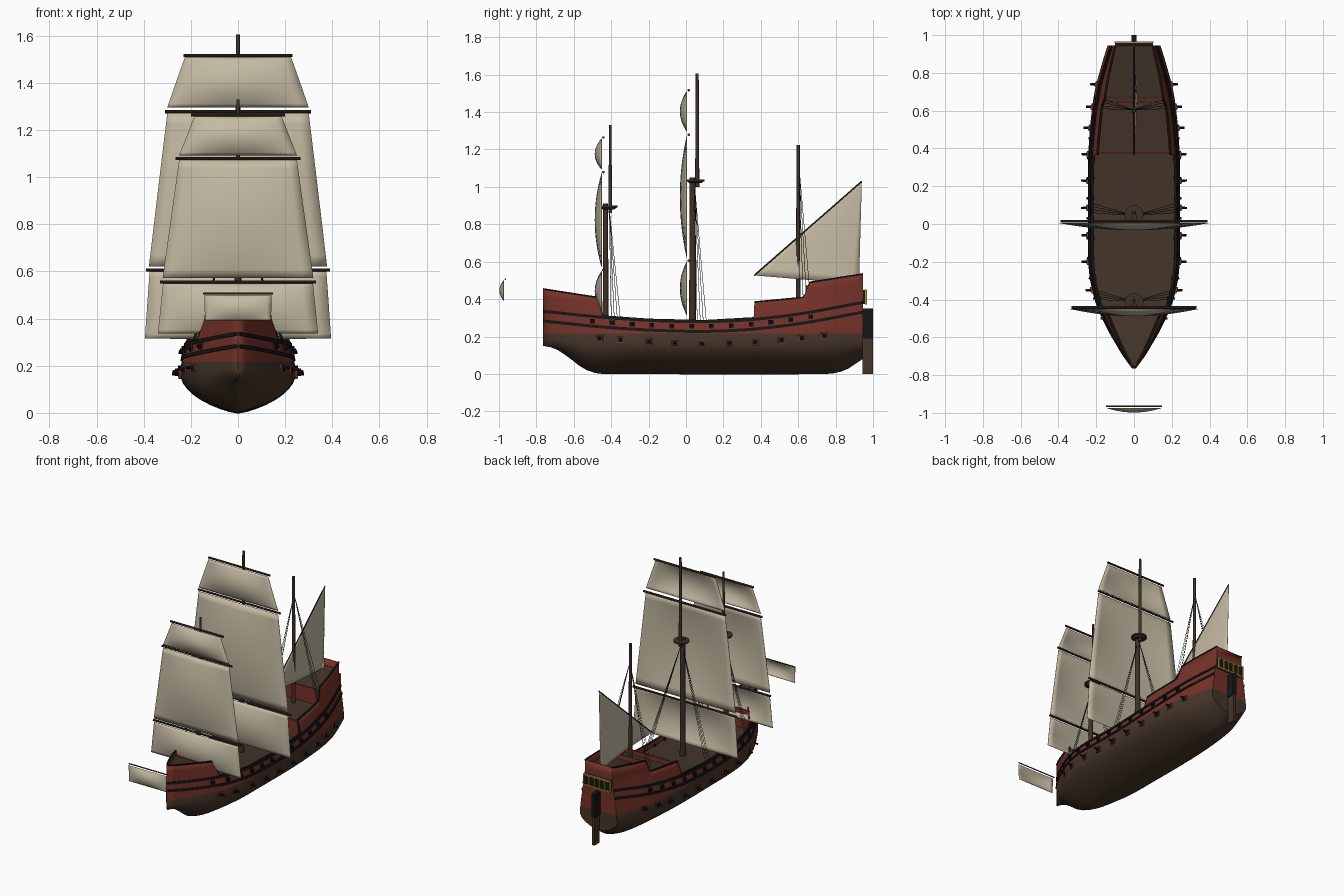
import bpy, bmesh, math
from mathutils import Vector

if "Cube" in bpy.data.objects:
    bpy.data.objects.remove(bpy.data.objects["Cube"])


def material(name, *rgb):
    m = bpy.data.materials.new(name)
    m.use_nodes = True
    m.diffuse_color = (*rgb, 1)
    m.node_tree.nodes["Principled BSDF"].inputs["Base Color"].default_value = (*rgb, 1)
    return m


BROWN = material("hull brown", .06, .036, .022)
RED = material("hull red", .18, .032, .022)
BLACK = material("black trim", .008, .008, .009)
SAIL = material("sail canvas", .56, .5, .37)
YELLOW = material("gallery yellow", .45, .3, .04)
WOOD = material("mast wood", .05, .03, .02)
DECK = material("deck brown", .055, .034, .022)
ROPE = material("rope", .02, .018, .015)


def finish(bm, name, mats, smooth=True):
    bmesh.ops.recalc_face_normals(bm, faces=bm.faces)
    me = bpy.data.meshes.new(name)
    bm.to_mesh(me)
    bm.free()
    ob = bpy.data.objects.new(name, me)
    bpy.context.collection.objects.link(ob)
    for m in mats:
        me.materials.append(m)
    if smooth:
        bpy.ops.object.select_all(action='DESELECT')
        ob.select_set(True)
        bpy.context.view_layer.objects.active = ob
        bpy.ops.object.shade_smooth_by_angle(angle=math.radians(35))
    return ob


def loft(bm, rows, closed=False):
    """Skin a list of equal-length point rows."""
    grid = [[bm.verts.new(p) for p in r] for r in rows]
    n = len(grid[0])
    for a, b in zip(grid, grid[1:]):
        for i in range(n if closed else n - 1):
            j = (i + 1) % n
            bm.faces.new((a[i], a[j], b[j], b[i]))
    if closed:
        bm.faces.new(grid[0])
        bm.faces.new(grid[-1])
    return grid


def rod(bm, a, b, r0, r1=None, sides=10):
    a, b = Vector(a), Vector(b)
    q = (b - a).to_track_quat('Z', 'Y')
    ring = [Vector((math.cos(t), math.sin(t), 0)) for t in
            (2 * math.pi * i / sides for i in range(sides))]
    loft(bm, [[a + q @ (v * r0) for v in ring],
              [b + q @ (v * (r1 or r0)) for v in ring]], True)


def box(bm, centre, size, yaw=0):
    vs = bmesh.ops.create_cube(bm, size=1)["verts"]
    bmesh.ops.scale(bm, vec=size, verts=vs)
    c, s = math.cos(yaw), math.sin(yaw)
    for v in vs:
        x, y, z = v.co
        v.co = Vector((x * c - y * s, x * s + y * c, z)) + Vector(centre)


def interp(table, y, smooth=True):
    """Curve through a table of (y, value) points."""
    y = min(max(y, table[0][0]), table[-1][0])
    i = next(k for k in range(len(table) - 1) if y <= table[k + 1][0])
    (y0, a), (y1, b) = table[i], table[i + 1]
    t = (y - y0) / (y1 - y0)
    if not smooth:
        return a + (b - a) * t

    def slope(k):
        p, q = table[max(k - 1, 0)], table[min(k + 1, len(table) - 1)]
        return (q[1] - p[1]) / (q[0] - p[0]) * (y1 - y0)
    m0, m1 = slope(i), slope(i + 1)
    return (a + m0 * t + (3 * (b - a) - 2 * m0 - m1) * t * t
            + (2 * (a - b) + m0 + m1) * t ** 3)


BOW, STERN, PAINT = -.765, .945, .215
BEAM = [(BOW, .004), (-.7, .055), (-.6, .118), (-.5, .17), (-.4, .21), (-.25, .24),
        (0, .245), (.3, .245), (.5, .235), (.7, .21), (.85, .17), (STERN, .14)]
KEEL = [(BOW, .15), (-.7, .135), (-.63, .09), (-.55, .03), (-.48, .004), (-.4, 0),
        (.75, 0), (.85, .02), (STERN, .08)]
SHEER = [(BOW, .455), (-.475, .41), (-.445, .31), (-.2, .292), (.1, .285), (.362, .3),
         (.366, .385), (.63, .41), (.66, .49), (STERN, .535)]
WALE = [(BOW, .283), (-.4, .247), (0, .228), (.3, .235), (.6, .268), (STERN, .33)]
LOWER_PORTS = [(-.46, .19), (0, .163), (.4, .17), (.74, .205)]


def sheer(y):
    return interp(SHEER, y, False)


def width(y, z):
    b, k = interp(BEAM, y), interp(KEEL, y)
    zw = max(.17, k + .05)
    if z < zw:
        t = min(1, (zw - z) / (zw - k))
        return b * (1 - t * t) ** .75
    return b * (1 - .24 * min((z - zw) / .25, 1.1) ** 1.3)


def stations(y0, y1, n=44):
    ys = [y0 + (y1 - y0) * i / n for i in range(n + 1)]
    return sorted(set(ys + [y for y, _ in SHEER if y0 < y < y1]))


# Hull shell: lower part brown, upper part red, flat transom
bm = bmesh.new()
rows = []
for y in stations(BOW, STERN):
    k, s = interp(KEEL, y), sheer(y)
    zs = [k + (PAINT - k) * (i / 10) ** 1.5 for i in range(11)]
    zs += [PAINT + (s - PAINT) * i / 6 for i in range(1, 7)]
    half = [(width(y, z), y, z) for z in zs]
    rows.append([(-x, y, z) for x, y, z in reversed(half[1:])] + half)
grid = loft(bm, rows)
last = grid[-1]
for i in range(len(last) // 2):
    f = [last[i], last[i + 1], last[-2 - i], last[-1 - i]]
    bm.faces.new(list(dict.fromkeys(f)))
for f in bm.faces:
    f.material_index = int(f.calc_center_median().z > PAINT)
hull = finish(bm, "hull", [BROWN, RED])
mod = hull.modifiers.new("planking", 'SOLIDIFY')
mod.thickness, mod.offset = .01, -1


# Wales and cap rail: bands that follow the hull sides
def band(name, height, out, zfun, mat, inset=.012):
    bm = bmesh.new()
    for side in (-1, 1):
        rows = []
        for y in stations(BOW, STERN):
            z = zfun(y)
            lo, hi = z - height / 2, z + height / 2
            wl, wh = width(y, lo), width(y, hi)
            rows.append([(side * max(x, 0), y, h) for x, h in (
                (wl + out, lo), (wh + out, hi), (wh - inset, hi), (wl - inset, lo))])
        loft(bm, rows, True)
    finish(bm, name, [mat])


band("lower_wale", .016, .006, lambda y: interp(WALE, y), BLACK, .005)
band("upper_wale", .016, .006, lambda y: interp(WALE, y) + .052, BLACK, .005)
band("cap_rail", .007, .003, sheer, BLACK, .008)

# Decks and the red bulkheads between them
bm = bmesh.new()
for y0, y1, drop in ((BOW, -.475, .035), (-.475, .375, .04), (.375, .64, .04), (.64, .94, .045)):
    rows = []
    for i in range(17):
        y = y0 + (y1 - y0) * i / 16
        s = sheer(y)
        if y0 == -.475:
            s = min(s, .31) if y < 0 else min(s, .3)
        elif y0 > .6:
            s = max(s, .487)
        elif y0 > 0:
            s = min(s, .41)
        w = max(width(y, s - drop) - .004, .001)
        rows.append([(-w, y, s - drop), (w, y, s - drop)])
    loft(bm, rows)
finish(bm, "decks", [DECK], False)
bm = bmesh.new()
for y, lo, hi in ((-.47, .26, .395), (.375, .25, .375), (.645, .36, .475)):
    box(bm, (0, y, (lo + hi) / 2), (2 * width(y, hi) - .006, .01, hi - lo))
finish(bm, "bulkheads", [RED], False)

# Gun ports and guns on both sides
frames, ports, guns = bmesh.new(), bmesh.new(), bmesh.new()
lower = [(y, interp(LOWER_PORTS, y), .034, .034) for y in
         (-.46, -.35, -.2, -.06, .085, .23, .37, .51, .62, .74)]
upper = [(-.5 + i * .106, interp(WALE, -.5 + i * .106) + .026, .024, .02) for i in range(12)]
for y, z, size, reach in lower + upper:
    w = width(y, z)
    yaw = -math.atan2(width(y + .01, z) - width(y - .01, z), .02)
    for s in (-1, 1):
        if size > .03:
            box(frames, (s * w, y, z), (.014, size, size), s * yaw)
        box(ports, (s * w, y, z), (.018, .024, .024), s * yaw)
        rod(guns, (s * (w - .02), y, z), (s * (w + reach), y, z + .003), .008, .006, 8)
finish(frames, "port_frames", [RED], False)
finish(ports, "gun_ports", [BLACK], False)
finish(guns, "guns", [BLACK])

# Stern gallery: yellow frame with dark windows
bm = bmesh.new()
box(bm, (0, STERN, .41), (.2, .03, .075))
finish(bm, "gallery", [BLACK], False)
bm = bmesh.new()
for z in (.375, .445):
    box(bm, (0, .962, z), (.204, .01, .01))
for i in range(6):
    box(bm, (-.098 + i * .0392, .962, .41), (.008, .01, .07))
finish(bm, "gallery_frame", [YELLOW], False)

# Rudder and its dark trunk
bm = bmesh.new()
box(bm, (0, .972, .1), (.018, .055, .2))
finish(bm, "rudder", [BROWN], False)
bm = bmesh.new()
box(bm, (0, .97, .27), (.028, .06, .16))
finish(bm, "rudder_head", [BLACK], False)

# Masts: y, foot, lower top, radius, topmast y, topmast top
for name, y, foot, top, r, ty, ttop in (("fore", -.43, .25, .91, .016, -.405, 1.33),
                                        ("main", .035, .24, 1.05, .019, .06, 1.605)):
    bm = bmesh.new()
    rod(bm, (0, y, foot), (0, y, top), r, r * .85, 14)
    rod(bm, (0, ty, top - .05), (0, ty, ttop), r * .6, r * .42, 12)
    finish(bm, name + "_mast", [WOOD])
    bm = bmesh.new()
    rod(bm, (0, ty - .01, top - .03), (0, ty - .01, top - .02), .032, .045, 20)
    rod(bm, (0, ty - .01, top - .02), (0, ty - .01, top - .01), .05, .05, 20)
    finish(bm, name + "_top_platform", [WOOD])
bm = bmesh.new()
rod(bm, (0, .6, .35), (0, .6, 1.225), .013, .009, 12)
finish(bm, "mizzen_mast", [WOOD])

# Shrouds
bm = bmesh.new()
for y, z, base in ((-.41, .88, -.4), (.045, 1.02, .06), (.605, 1.1, .61)):
    for s in (-1, 1):
        for i in range(4):
            yb = base + .016 * i
            zb = sheer(yb)
            rod(bm, (0, y, z), (s * (width(yb, zb) - .005), yb, zb), .0014, sides=4)
finish(bm, "shrouds", [ROPE], False)

# Square sails with yards: chord y, top z, half width, bottom z, half width, yard half
N = 14
for name, y, z1, w1, z0, w0, yard in (
        ("main_course", .005, .6, .375, .315, .395, .39),
        ("main_topsail", .005, 1.272, .3, .622, .378, .31),
        ("main_topgallant", .005, 1.51, .225, 1.297, .3, .232),
        ("fore_course", -.452, .55, .318, .337, .34, .33),
        ("fore_topsail", -.452, 1.073, .25, .572, .32, .265),
        ("fore_topgallant", -.452, 1.258, .185, 1.093, .25, .2),
        ("sprit_sail", -.976, .5, .143, .392, .14, .148)):
    bm = bmesh.new()
    depth = .022 if y < -.9 else .036
    rows = []
    for j in range(N + 1):
        v = j / N
        w = w0 + (w1 - w0) * v
        rows.append([(w * u, y - depth * (1 - u * u) * (1 - (2 * v - 1) ** 2), z0 + (z1 - z0) * v)
                     for u in (2 * i / N - 1 for i in range(N + 1))])
    loft(bm, rows)
    finish(bm, name, [SAIL]).modifiers.new("cloth", 'SOLIDIFY').thickness = .002
    bm = bmesh.new()
    rod(bm, (-yard, y + .01, z1 + .006), (yard, y + .01, z1 + .006), .004 if y < -.9 else .007)
    finish(bm, name + "_yard", [WOOD])

# Lateen sail on its slanted yard
peak, tack, clew = Vector((0, .94, 1.03)), Vector((0, .365, .527)), Vector((0, .925, .48))
bm = bmesh.new()
rows = []
for j in range(N + 1):
    a, v = tack.lerp(peak, j / N), j / N
    b = clew.lerp(peak, v)
    rows.append([a.lerp(b, i / N) + Vector((.06 * (i / N) * (1 - i / N) * (1 - v), 0, 0))
                 for i in range(N + 1)])
loft(bm, rows)
bmesh.ops.remove_doubles(bm, verts=bm.verts, dist=1e-5)
finish(bm, "lateen_sail", [SAIL]).modifiers.new("cloth", 'SOLIDIFY').thickness = .002
bm = bmesh.new()
rod(bm, tack, peak, .004, sides=8)
finish(bm, "lateen_yard", [WOOD])
